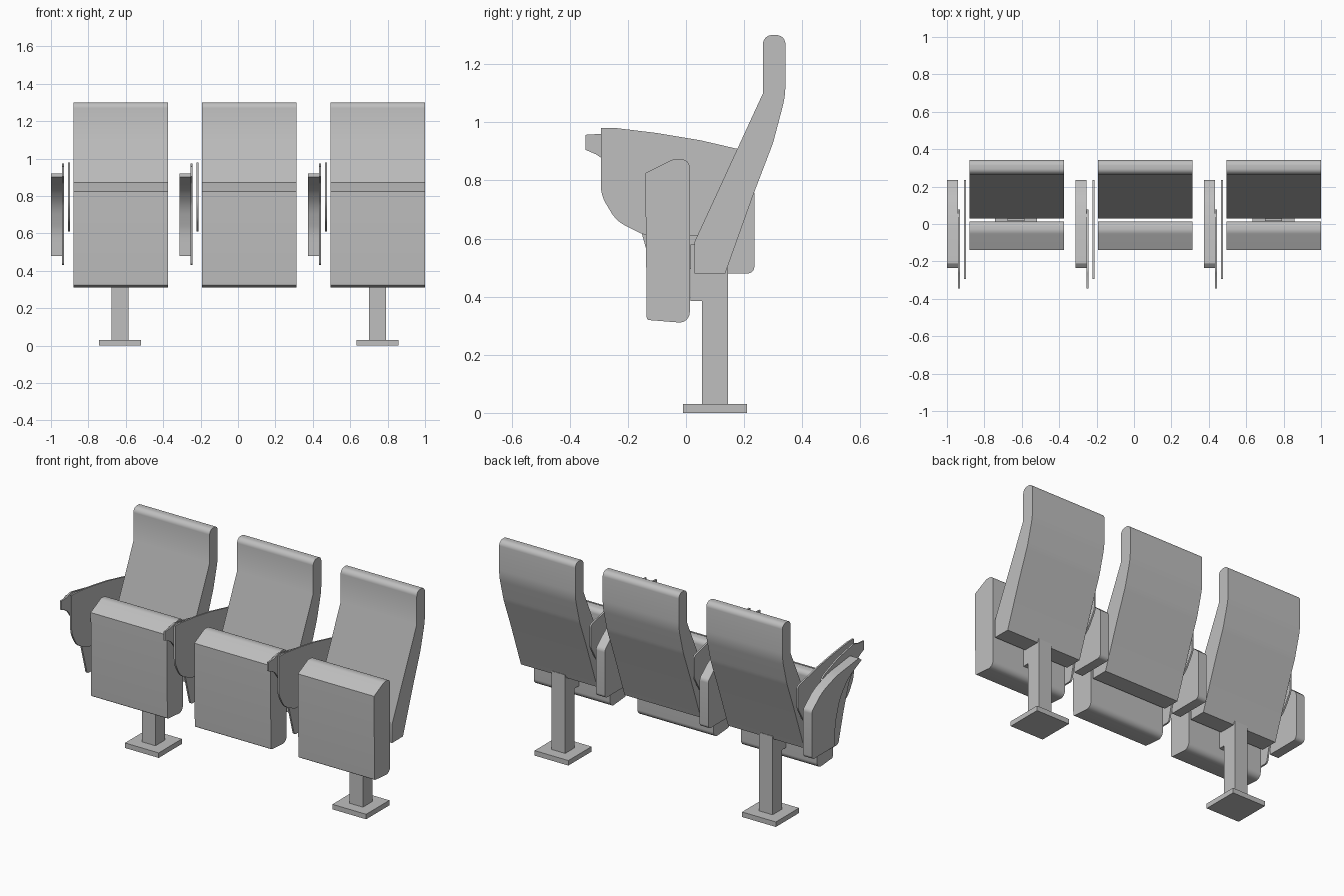
import bpy
import bmesh
import math
from mathutils import Vector

cube = bpy.data.objects.get("Cube")
if cube:
    bpy.data.objects.remove(cube, do_unlink=True)

grey = bpy.data.materials.new("light grey")
grey.use_nodes = True
colour = (0.52, 0.52, 0.52, 1)
grey.diffuse_color = colour
grey.node_tree.nodes["Principled BSDF"].inputs["Base Color"].default_value = colour


def fillet(points, steps=6):
    """Turn (y, z, radius) corners into a rounded outline."""
    outline = []
    for i, (y, z, r) in enumerate(points):
        p = Vector((y, z))
        if r == 0:
            outline.append(p)
            continue
        a = Vector(points[i - 1][:2]) - p
        b = Vector(points[(i + 1) % len(points)][:2]) - p
        half = a.angle(b) / 2
        cut = min(r / math.tan(half), a.length * 0.48, b.length * 0.48)
        start, end = p + a.normalized() * cut, p + b.normalized() * cut
        centre = p + (a.normalized() + b.normalized()).normalized() * cut / math.cos(half)
        radius = (start - centre).length
        for k in range(steps + 1):
            d = (start - centre).lerp(end - centre, k / steps).normalized()
            outline.append(centre + d * radius)
    return outline


def extrude_profile(name, points, x0, x1, bevel=0):
    """Extrude a side outline from x0 to x1."""
    bm = bmesh.new()
    face = bm.faces.new([bm.verts.new((x0, p.x, p.y)) for p in fillet(points)])
    moved = bmesh.ops.extrude_face_region(bm, geom=[face])["geom"]
    verts = [g for g in moved if isinstance(g, bmesh.types.BMVert)]
    bmesh.ops.translate(bm, vec=(x1 - x0, 0, 0), verts=verts)
    bmesh.ops.recalc_face_normals(bm, faces=bm.faces)
    mesh = bpy.data.meshes.new(name)
    bm.to_mesh(mesh)
    bm.free()
    obj = bpy.data.objects.new(name, mesh)
    bpy.context.collection.objects.link(obj)
    mesh.materials.append(grey)
    bpy.ops.object.select_all(action='DESELECT')
    obj.select_set(True)
    bpy.context.view_layer.objects.active = obj
    bpy.ops.object.shade_smooth_by_angle(angle=math.radians(30))
    return obj


def box(name, x, y, z):
    corners = [(y[0], z[0], 0), (y[1], z[0], 0), (y[1], z[1], 0), (y[0], z[1], 0)]
    return extrude_profile(name, corners, *x)


# Side outlines as (y, z, corner radius)
BACKREST = [(0.03, 0.48, 0), (0.135, 0.48, 0), (0.235, 0.76, 0), (0.30, 0.93, 0.3),
            (0.342, 1.09, 0.3), (0.342, 1.30, 0.03), (0.265, 1.30, 0.03),
            (0.265, 1.10, 0), (0.03, 0.59, 0)]
SEAT = [(-0.135, 0.32, 0.01), (0.013, 0.308, 0.035), (0.013, 0.87, 0.05),
        (-0.04, 0.875, 0.05), (-0.14, 0.825, 0)]
SIDE_PANEL = [(0.015, 0.48, 0), (0.235, 0.48, 0.022), (0.235, 0.77, 0.03),
              (0.14, 0.85, 0.25), (0.0, 0.895, 0.4), (-0.21, 0.92, 0.01),
              (-0.235, 0.90, 0), (-0.11, 0.84, 0.25), (-0.03, 0.75, 0.25),
              (0.015, 0.61, 0.25)]
TABLET = [(-0.293, 0.98, 0), (-0.24, 0.98, 0), (-0.1, 0.963, 0.5), (0.05, 0.938, 0.5),
          (0.235, 0.895, 0.02), (0.235, 0.76, 0.06), (0.17, 0.65, 0.15),
          (0.08, 0.61, 0.1), (-0.14, 0.61, 0.1), (-0.24, 0.66, 0.12),
          (-0.293, 0.75, 0.12)]
TABLET_ARM = [(-0.345, 0.957, 0), (-0.295, 0.96, 0), (-0.25, 0.975, 0.05),
              (-0.1, 0.945, 0.3), (0.05, 0.89, 0.1), (0.08, 0.82, 0.05),
              (0.05, 0.65, 0.1), (0.0, 0.43, 0.02), (-0.1, 0.43, 0.02),
              (-0.15, 0.61, 0.1), (-0.20, 0.76, 0.1), (-0.28, 0.87, 0.05),
              (-0.31, 0.89, 0), (-0.345, 0.905, 0)]

# Three seats, each with an arm unit on its right
PITCH = 0.687
for i, label in enumerate(("right", "middle", "left")):
    x = -1 + i * PITCH
    extrude_profile(label + "_backrest", BACKREST, x + 0.121, x + 0.626)
    extrude_profile(label + "_folded_seat", SEAT, x + 0.121, x + 0.626)
    extrude_profile(label + "_side_panel", SIDE_PANEL, x, x + 0.058)
    extrude_profile(label + "_tablet_arm", TABLET_ARM, x + 0.060, x + 0.070)
    extrude_profile(label + "_tablet", TABLET, x + 0.092, x + 0.102)

# Pedestals under the two outer seats
for label, cx in (("right", -0.631), ("left", 0.745)):
    box(label + "_floor_plate", (cx - 0.112, cx + 0.112), (-0.01, 0.21), (0, 0.03))
    box(label + "_post", (cx - 0.045, cx + 0.045), (0.055, 0.145), (0.03, 0.5))
    box(label + "_seat_bracket", (cx - 0.045, cx + 0.045), (0.016, 0.056), (0.385, 0.58))
